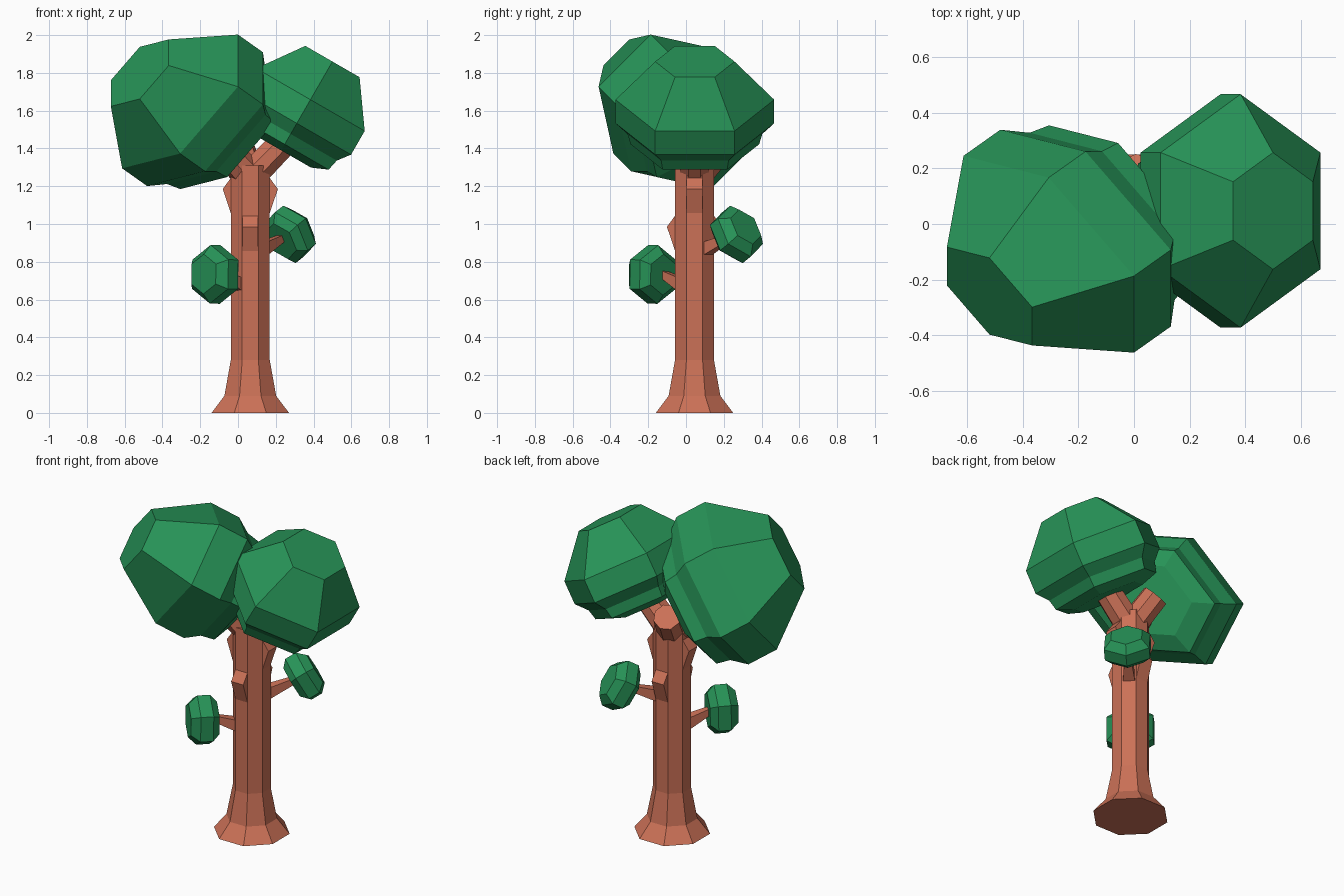
import bpy, bmesh, math
from mathutils import Vector

if "Cube" in bpy.data.objects:
    bpy.data.objects.remove(bpy.data.objects["Cube"], do_unlink=True)


def material(name, rgb):
    m = bpy.data.materials.new(name)
    m.use_nodes = True
    m.diffuse_color = (*rgb, 1)
    m.node_tree.nodes["Principled BSDF"].inputs["Base Color"].default_value = (*rgb, 1)
    return m


bark = material("terracotta bark", (0.60, 0.165, 0.095))
leaf = material("leaf green", (0.02, 0.29, 0.095))


def finish(name, bm, mat):
    bmesh.ops.recalc_face_normals(bm, faces=bm.faces)
    mesh = bpy.data.meshes.new(name)
    bm.to_mesh(mesh)
    bm.free()
    mesh.materials.append(mat)
    obj = bpy.data.objects.new(name, mesh)
    bpy.context.scene.collection.objects.link(obj)
    return obj


def loft(name, rings, mat):
    """Skin a list of equal-sized rings of points and cap both ends."""
    bm = bmesh.new()
    loops = [[bm.verts.new(p) for p in ring] for ring in rings]
    n = len(loops[0])
    for a, b in zip(loops, loops[1:]):
        for i in range(n):
            j = (i + 1) % n
            bm.faces.new((a[i], a[j], b[j], b[i]))
    bm.faces.new(loops[0])
    bm.faces.new(loops[-1])
    return finish(name, bm, mat)


def ring(centre, u, v, sides, turn=0.0):
    angles = [2 * math.pi * (i + turn) / sides for i in range(sides)]
    return [centre + u * math.cos(a) + v * math.sin(a) for a in angles]


def foliage(name, cap, axis, corner, ru, rv, unit, profile):
    """Hexagonal clump running from its outer cap inwards along the axis."""
    n = Vector(axis).normalized()
    u = Vector(corner)
    u = (u - n * u.dot(n)).normalized()
    v = n.cross(u)
    rings = [ring(Vector(cap) - n * unit * d, u * ru * r, v * rv * r, 6)
             for r, d in profile]
    loft(name, rings, leaf)


def limb(name, start, end, r0, r1, sides):
    a, b = Vector(start), Vector(end)
    n = (b - a).normalized()
    u = n.cross(Vector((0, 0, 1))).normalized()
    v = n.cross(u)
    loft(name, [ring(p, u * r, v * r, sides, 0.5) for p, r in ((a, r0), (b, r1))], bark)


# Trunk with flared foot
CX, CY = 0.065, 0.045
X, Y = Vector((1, 0, 0)), Vector((0, 1, 0))
trunk = [(0.205, 0), (0.137, 0.09), (0.103, 0.28), (0.103, 1.31)]
k = 1 / math.cos(math.pi / 8)
loft("trunk", [ring(Vector((CX, CY, z)), X * r * k, Y * r * k, 8, 0.5)
               for r, z in trunk], bark)

# Forked upper limbs
for name, end in (("left_limb", (0.23, 0.045, 1.42)),
                  ("right_limb", (-0.13, -0.04, 1.46)),
                  ("back_limb", (0.0, 0.19, 1.42))):
    limb(name, (CX, CY, 1.25), end, 0.085, 0.08, 8)

# Wedge-shaped bark knots on four sides
wedge = [(0.08, 0.06), (0.102, 0.06), (0.146, 0), (0.102, -0.13), (0.08, -0.13)]
for name, d, z in (("left_knot", (1, 0, 0), 1.185), ("right_knot", (-1, 0, 0), 1.185),
                   ("front_knot", (0, -1, 0), 0.985), ("back_knot", (0, 1, 0), 0.985)):
    out = Vector(d)
    side = out.cross(Vector((0, 0, 1))) * 0.042
    base = Vector((CX, CY, z))
    loft(name, [[base + out * o + Vector((0, 0, h)) + side * s for o, h in wedge]
                for s in (-1, 1)], bark)

# Thin side branches
limb("front_branch", (0.01, -0.01, 0.675), (-0.10, -0.14, 0.745), 0.05, 0.022, 4)
limb("back_branch", (0.12, 0.10, 0.865), (0.25, 0.24, 0.935), 0.05, 0.022, 4)

# Large crown clumps with a stepped underside
crown = [(0.5, 0), (1, 1), (1, 1.62), (0.85, 1.9), (0.81, 2.17), (0.55, 2.33)]
foliage("right_crown", (-0.52, -0.26, 1.80), (-0.705, -0.5, 0.5), (0, 1, 1),
        0.39, 0.50, 0.302, crown)
foliage("left_crown", (0.50, 0.047, 1.86), (0.5, 0, 0.866), (0, 1, 0),
        0.42, 0.383, 0.233, crown)

# Small leaf clumps at the branch tips
tuft = [(0.68, 0), (1, 0.3), (1, 0.75), (0.7, 1)]
foliage("front_tuft", (-0.182, -0.237, 0.735), (-0.7, -0.7, 0.02), (0, 0, 1),
        0.155, 0.155, 0.165, tuft)
foliage("back_tuft", (0.322, 0.317, 0.985), (0.62, 0.62, 0.5), (0, 0, 1),
        0.155, 0.15, 0.155, tuft)
